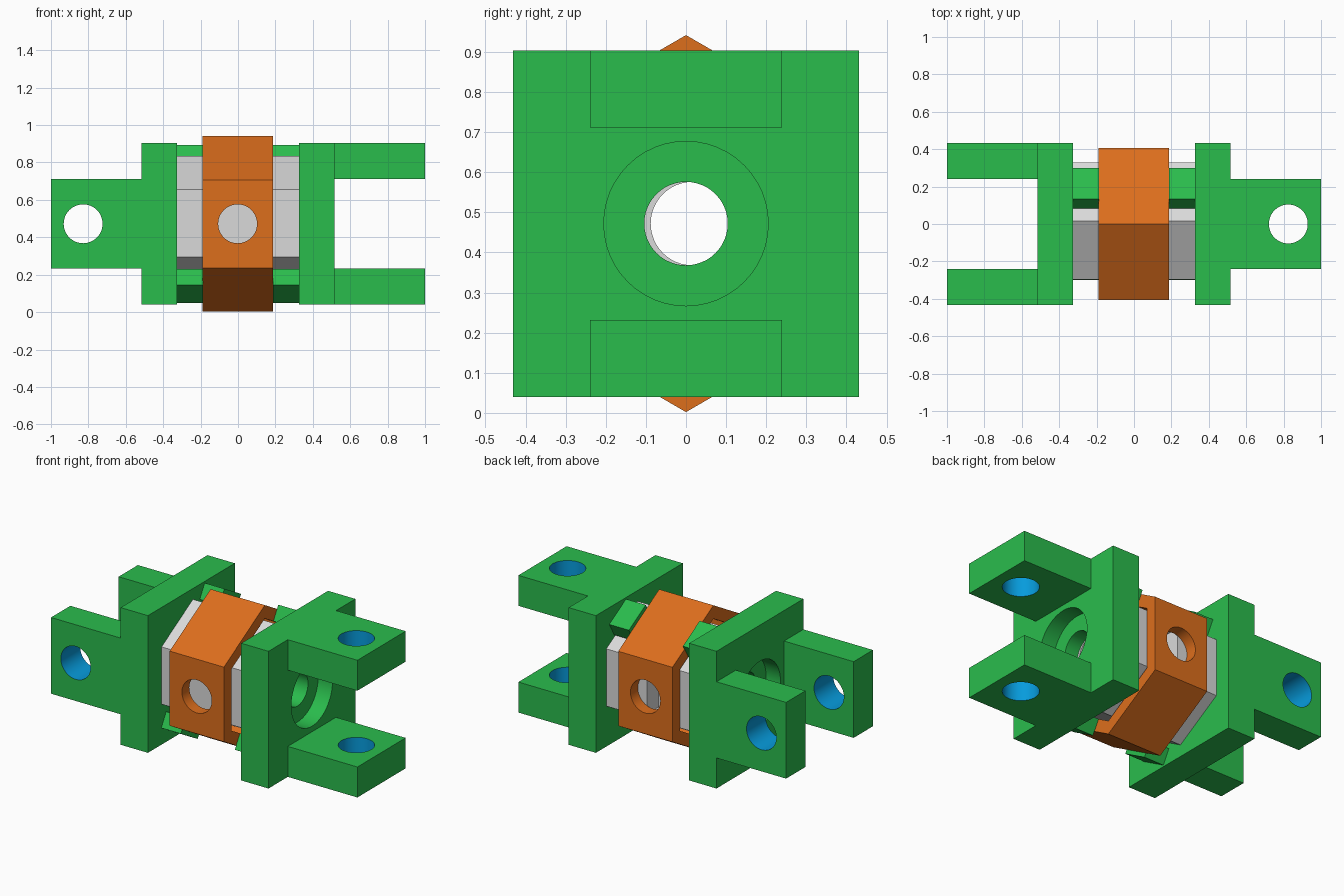
import bpy, math
from mathutils import Matrix, Vector

if "Cube" in bpy.data.objects:
    bpy.data.objects.remove(bpy.data.objects["Cube"])

CZ = 0.472          # height of the main axis
HOLE = 0.104        # radius of every bolt hole


def material(name, rgb):
    m = bpy.data.materials.new(name)
    m.diffuse_color = (*rgb, 1)
    m.use_nodes = True
    m.node_tree.nodes["Principled BSDF"].inputs["Base Color"].default_value = m.diffuse_color
    return m


GREEN = material("green", (0.023, 0.503, 0.073))
ORANGE = material("orange", (0.72, 0.156, 0.012))
GREY = material("light grey", (0.7, 0.7, 0.7))
BLUE = material("blue", (0.002, 0.33, 0.72))


def finish(ob, name, mat):
    ob.name = name
    bpy.ops.object.transform_apply(location=True, rotation=True, scale=True)
    if mat:
        ob.data.materials.append(mat)
    return ob


def box(name, lo, hi, mat=None):
    lo, hi = Vector(lo), Vector(hi)
    bpy.ops.mesh.primitive_cube_add(size=1, location=(lo + hi) / 2)
    ob = bpy.context.object
    ob.scale = hi - lo
    return finish(ob, name, mat)


def cylinder(name, centre, radius, length, axis, sides=48, mat=None):
    rot = {"X": (0, math.pi / 2, 0), "Y": (math.pi / 2, 0, 0), "Z": (0, 0, 0)}[axis]
    bpy.ops.mesh.primitive_cylinder_add(vertices=sides, radius=radius, depth=length,
                                        location=centre, rotation=rot)
    return finish(bpy.context.object, name, mat)


def hexagon(name, x0, x1, apothem, y=0, z=CZ, mat=None):
    # prism along x with a corner at the top
    ob = cylinder(name, (0, 0, 0), apothem / math.cos(math.pi / 6), x1 - x0, "X", 6, mat)
    ob.data.transform(Matrix.Translation(((x0 + x1) / 2, y, z)) @
                      Matrix.Rotation(math.pi / 6, 4, "X"))
    return ob


def cut(ob, *cutters):
    for c in cutters:
        mod = ob.modifiers.new("cut", "BOOLEAN")
        mod.operation, mod.solver, mod.object = "DIFFERENCE", "EXACT", c
        bpy.context.view_layer.objects.active = ob
        bpy.ops.object.modifier_apply(modifier=mod.name)
        bpy.data.objects.remove(c)
    bpy.ops.object.select_all(action="DESELECT")
    ob.select_set(True)
    bpy.context.view_layer.objects.active = ob
    bpy.ops.object.shade_smooth_by_angle(angle=math.radians(30))


def line_hole(ob, centre, axis):
    # blue lining on the wall of a bolt hole
    ob.data.materials.clear()
    ob.data.materials.append(GREEN)
    ob.data.materials.append(BLUE)
    k = "XYZ".index(axis)
    for p in ob.data.polygons:
        d = p.center - Vector(centre)
        d[k] = 0
        p.material_index = int(abs(p.normal[k]) < 0.1 and d.length < HOLE * 1.05)


for s, side in ((1, "right"), (-1, "left")):
    # square flange with a counterbored hole
    xs = sorted((s * 0.325, s * 0.515))
    flange = box(side + "_flange", (xs[0], -0.432, CZ - 0.432),
                 (xs[1], 0.432, CZ + 0.432), GREEN)
    cut(flange,
        cylinder("bore", (s * 0.42, 0, CZ), HOLE, 0.6, "X"),
        cylinder("counterbore", (s * 0.515, 0, CZ), 0.205, 0.2, "X"))

    # pair of fork lugs, horizontal on the right and upright on the left
    xs = sorted((s * 0.515, s * 1.0))
    for t in (1, -1):
        a, b = sorted((t * 0.24, t * 0.432))
        mid = (a + b) / 2
        if s > 0:
            lo, hi = (xs[0], -0.24, CZ + a), (xs[1], 0.24, CZ + b)
            centre, axis = (0.825, 0, CZ + mid), "Z"
        else:
            lo, hi = (xs[0], a, CZ - 0.24), (xs[1], b, CZ + 0.24)
            centre, axis = (-0.828, mid, CZ), "Y"
        lug = box(side + "_fork_lug", lo, hi, GREEN)
        cut(lug, cylinder("lug_hole", centre, HOLE, 0.5, axis))
        line_hole(lug, centre, axis)

    # tilted locating tabs between flange and collar
    xs = sorted((s * 0.188, s * 0.325))
    for t in (0, math.pi):
        tab = box(side + "_locating_tab", (xs[0], -0.096, 0.334),
                  (xs[1], 0.096, 0.432), GREEN)
        tab.data.transform(Matrix.Translation((0, 0, CZ)) @
                           Matrix.Rotation(t - math.pi / 6, 4, "X"))

# hexagonal collar: hollow, with a cross hole front to back
collar = hexagon("hex_collar", -0.191, 0.187, 0.407, mat=ORANGE)
cut(collar,
    hexagon("collar_cavity", -0.5, 0.5, 0.334),
    cylinder("cross_hole", (-0.002, 0, CZ), HOLE, 1.2, "Y"))

# inner hexagonal core, bored lengthwise, with a slot at the back
core = hexagon("hex_core", -0.325, 0.325, 0.3125, 0.016, CZ + 0.003, GREY)
cut(core,
    cylinder("core_bore", (0, 0.016, CZ), HOLE, 1, "X"),
    box("core_slot", (-0.04, 0.05, CZ - 0.15), (0.04, 0.5, CZ + 0.15)))
